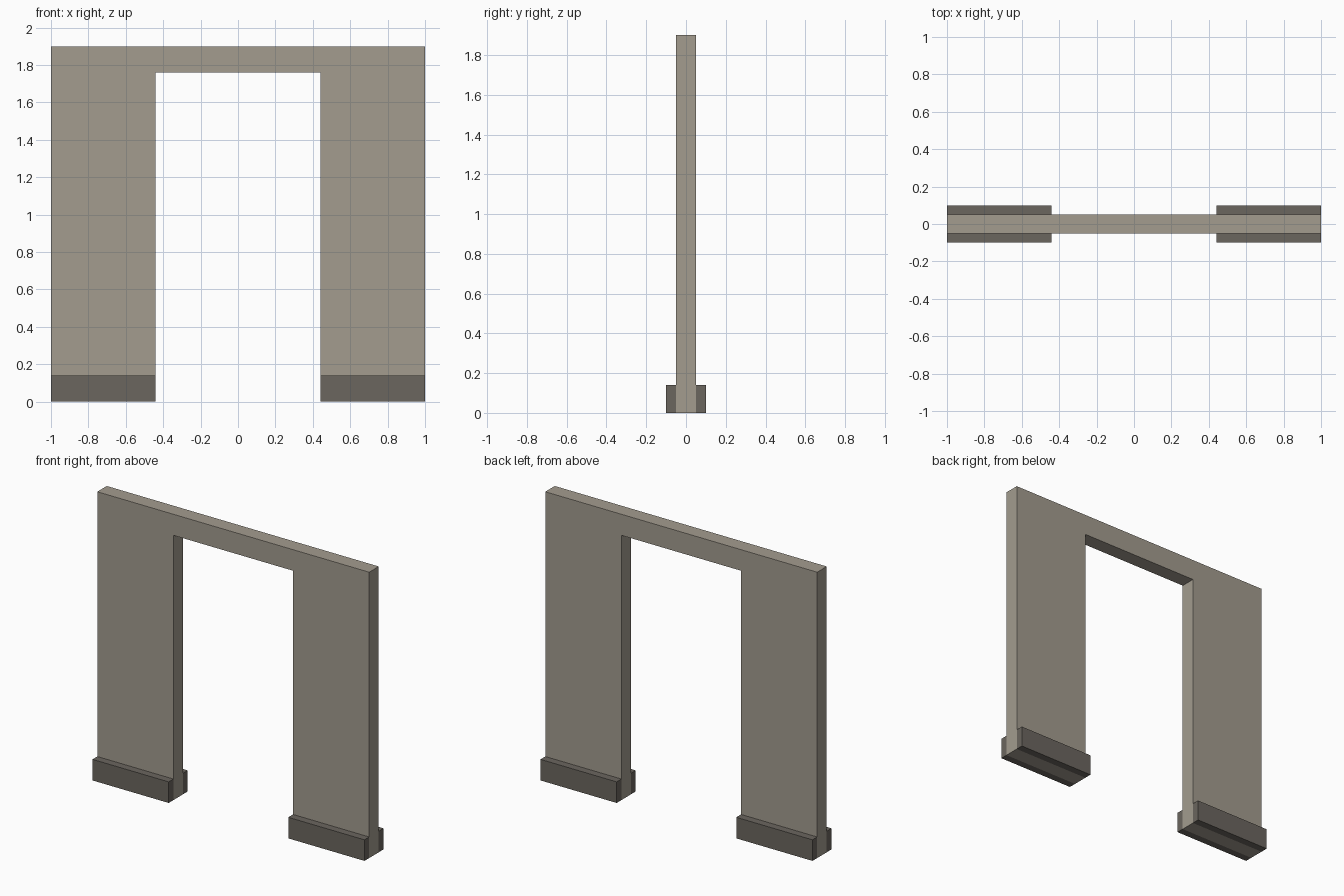
import bpy
import bmesh

if "Cube" in bpy.data.objects:
    bpy.data.objects.remove(bpy.data.objects["Cube"])

HALF_W, HEIGHT, HALF_T = 1.0, 1.90, 0.05
DOOR_HALF, DOOR_TOP = 0.44, 1.76
BOARD_H, BOARD_OUT = 0.14, 0.10


def material(name, rgb):
    mat = bpy.data.materials.new(name)
    mat.diffuse_color = (*rgb, 1.0)
    mat.use_nodes = True
    mat.node_tree.nodes["Principled BSDF"].inputs["Base Color"].default_value = mat.diffuse_color
    return mat


def extrude_profile(name, points, y0, y1, mat):
    """Extrude a flat (x, z) outline from y0 to y1."""
    bm = bmesh.new()
    face = bm.faces.new([bm.verts.new((x, y0, z)) for x, z in points])
    result = bmesh.ops.extrude_face_region(bm, geom=[face])
    moved = [v for v in result["geom"] if isinstance(v, bmesh.types.BMVert)]
    bmesh.ops.translate(bm, verts=moved, vec=(0, y1 - y0, 0))
    bmesh.ops.recalc_face_normals(bm, faces=bm.faces)
    mesh = bpy.data.meshes.new(name)
    bm.to_mesh(mesh)
    bm.free()
    mesh.materials.append(mat)
    obj = bpy.data.objects.new(name, mesh)
    bpy.context.collection.objects.link(obj)
    return obj


plaster = material("plaster", (0.366, 0.332, 0.275))
dark_trim = material("dark_trim", (0.147, 0.133, 0.114))

# Wall with doorway
right = [(DOOR_HALF, DOOR_TOP), (DOOR_HALF, 0), (HALF_W, 0), (HALF_W, HEIGHT)]
left = [(-x, z) for x, z in reversed(right)]
extrude_profile("doorway_wall", right + left, -HALF_T, HALF_T, plaster)

# Skirting board on one corner, mirrored to both sides and both faces
board = extrude_profile(
    "skirting_boards",
    [(DOOR_HALF, 0), (HALF_W, 0), (HALF_W, BOARD_H), (DOOR_HALF, BOARD_H)],
    -BOARD_OUT, -HALF_T, dark_trim)
mirror = board.modifiers.new("mirror", "MIRROR")
mirror.use_axis = (True, True, False)
mirror.use_mirror_merge = False
